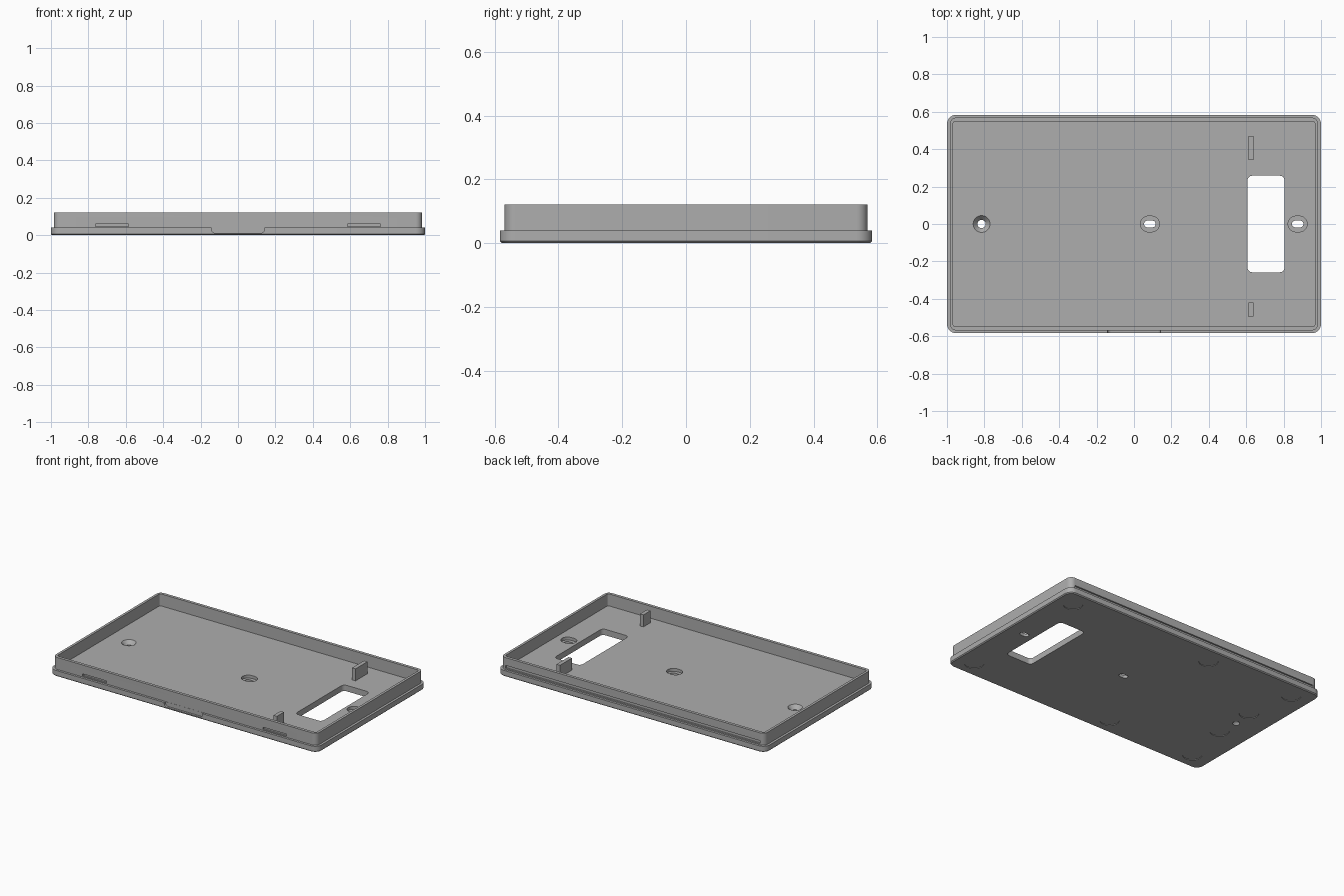
import bpy, bmesh
from math import sin, cos, pi

cube = bpy.data.objects.get("Cube")
if cube:
    bpy.data.objects.remove(cube)

grey = bpy.data.materials.new("plain_grey")
grey.use_nodes = True
GREY = (0.42, 0.42, 0.42, 1)
grey.diffuse_color = GREY
grey.node_tree.nodes["Principled BSDF"].inputs["Base Color"].default_value = GREY


def outline(hx, hy, r, steps=8):
    """Rounded rectangle; becomes a slot or circle when r reaches hx or hy."""
    pts = []
    for k, (sx, sy) in enumerate([(1, 1), (-1, 1), (-1, -1), (1, -1)]):
        for i in range(steps + 1):
            a = (k + i / steps) * pi / 2
            pts.append((sx * (hx - r) + r * cos(a), sy * (hy - r) + r * sin(a)))
    return pts


def loft(name, rings, centre=(0, 0), along_y=False):
    """Solid through rounded outlines; each ring is (height, hx, hy, r)."""
    bm = bmesh.new()
    loops = []
    for h, hx, hy, r in rings:
        pts = [(x + centre[0], y + centre[1]) for x, y in outline(hx, hy, r)]
        loops.append([bm.verts.new((x, h, y) if along_y else (x, y, h)) for x, y in pts])
    n = len(loops[0])
    for a, b in zip(loops, loops[1:]):
        for i in range(n):
            j = (i + 1) % n
            bm.faces.new((a[i], a[j], b[j], b[i]))
    bm.faces.new(loops[0][::-1])
    bm.faces.new(loops[-1])
    bmesh.ops.remove_doubles(bm, verts=bm.verts, dist=1e-5)
    bmesh.ops.recalc_face_normals(bm, faces=bm.faces)
    mesh = bpy.data.meshes.new(name)
    bm.to_mesh(mesh)
    bm.free()
    mesh.materials.append(grey)
    obj = bpy.data.objects.new(name, mesh)
    bpy.context.collection.objects.link(obj)
    return obj


def prism(name, hx, hy, r, lo, hi, centre=(0, 0), along_y=False):
    return loft(name, [(lo, hx, hy, r), (hi, hx, hy, r)], centre, along_y)


def cut(obj, cutters):
    """Subtract the cutters, bake the result and remove them."""
    for c in cutters:
        c.hide_render = True
        mod = obj.modifiers.new("cut", "BOOLEAN")
        mod.operation = "DIFFERENCE"
        mod.solver = "EXACT"
        mod.object = c
    bpy.context.view_layer.update()
    graph = bpy.context.evaluated_depsgraph_get()
    baked = bpy.data.meshes.new_from_object(obj.evaluated_get(graph))
    obj.modifiers.clear()
    obj.data = baked
    for c in cutters:
        bpy.data.objects.remove(c)


def smooth(obj):
    bpy.ops.object.select_all(action="DESELECT")
    obj.select_set(True)
    bpy.context.view_layer.objects.active = obj
    bpy.ops.object.shade_smooth_by_angle(angle=0.5)


FLOOR, TOP = 0.04, 0.121

# Base plate with a small bevel round the underside
base = loft("base_plate", [(0, 0.994, 0.578, 0.044), (0.006, 1, 0.584, 0.05),
                           (FLOOR, 1, 0.584, 0.05)])

# Cable window and front pry notch
cuts = [prism("window", 0.099, 0.258, 0.025, -0.1, 0.1, (0.706, 0)),
        prism("notch", 0.142, 0.028, 0.02, -0.7, -0.57, (0, FLOOR), True)]

# Countersunk round screw hole
cuts.append(loft("screw_hole", [(-0.1, 0.022, 0.022, 0.022), (0.014, 0.022, 0.022, 0.022),
                                (FLOOR, 0.045, 0.045, 0.045), (0.1, 0.045, 0.045, 0.045)],
                 (-0.815, 0)))

# Stepped screw slots
for x in (0.085, 0.875):
    cuts.append(prism("slot_through", 0.031, 0.018, 0.018, -0.1, 0.1, (x, 0)))
    cuts.append(prism("slot_step", 0.051, 0.042, 0.042, 0.02, 0.1, (x, 0)))

# Shallow round recesses underneath
spots = [(x, 0.47) for x in (0.88, -0.2, -0.86)] + [(-0.8, 0.14)]
for x, y in spots:
    for side in (1, -1):
        cuts.append(prism("foot_recess", 0.06, 0.06, 0.06, -0.1, 0.004, (x, side * y)))
cut(base, cuts)

# Rim wall with front latch slots and a long back groove
wall = prism("rim_wall", 0.984, 0.569, 0.034, FLOOR - 0.005, TOP)
cuts = [prism("inside", 0.967, 0.549, 0.012, -0.1, 0.3)]
for side in (1, -1):
    cuts.append(prism("latch_slot", 0.088, 0.007, 0.001, -0.7, -0.558,
                      (side * 0.673, 0.054), True))
cuts.append(prism("back_groove", 0.95, 0.01, 0.001, 0.558, 0.7, (0, 0.058), True))
cut(wall, cuts)

# Upright stops beside the window
back_stop = prism("back_stop", 0.013, 0.064, 0.001, FLOOR - 0.005, TOP, (0.625, 0.406))
front_stop = prism("front_stop", 0.013, 0.038, 0.001, FLOOR - 0.005, TOP, (0.625, -0.458))

for part in (base, wall, back_stop, front_stop):
    smooth(part)
